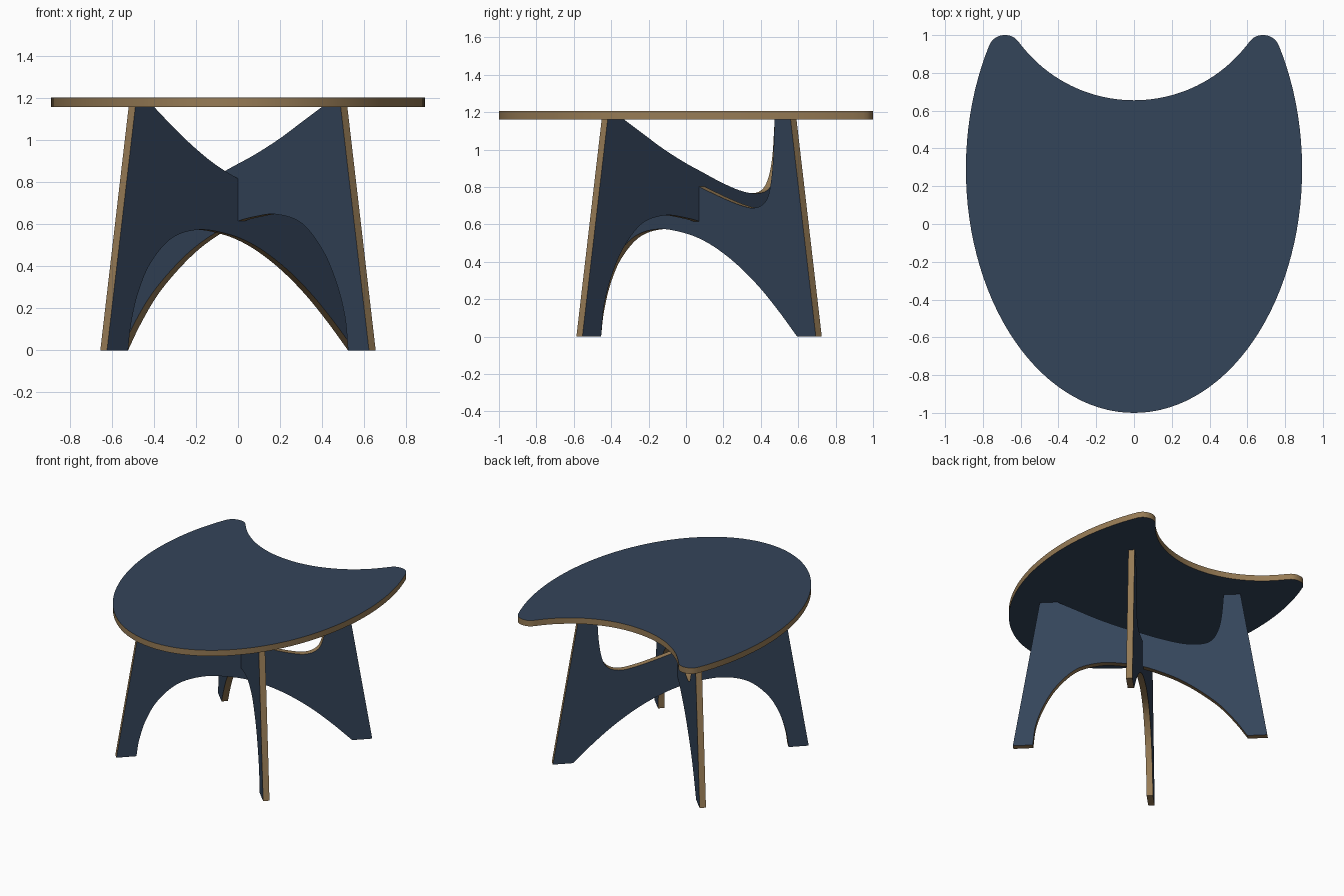
import bpy, bmesh, math
from mathutils import Vector, Matrix

if "Cube" in bpy.data.objects:
    bpy.data.objects.remove(bpy.data.objects["Cube"])


def make_mat(name, rgb):
    m = bpy.data.materials.new(name)
    m.diffuse_color = (*rgb, 1)
    m.use_nodes = True
    m.node_tree.nodes["Principled BSDF"].inputs["Base Color"].default_value = m.diffuse_color
    return m


NAVY = make_mat("navy laminate", (0.034, 0.058, 0.102))
TAN = make_mat("plywood edge", (0.31, 0.2, 0.092))
T = 0.045            # sheet thickness
TOP_Z = 1.16         # underside of the tabletop
CROSS_Y = 0.07       # where the leg panels cross


def spline(pts, n=7):
    """Smooth curve through the points."""
    p = [Vector(q) for q in pts]
    p = [2 * p[0] - p[1]] + p + [2 * p[-1] - p[-2]]
    out = []
    for a, b, c, d in zip(p, p[1:], p[2:], p[3:]):
        for i in range(n):
            t = i / n
            out.append(0.5 * (2 * b + (c - a) * t + (2 * a - 5 * b + 4 * c - d) * t * t
                              + (3 * b - a - 3 * c + d) * t ** 3))
    return [tuple(v) for v in out] + [tuple(pts[-1])]


def sheet(name, outline, matrix):
    """Cut a flat sheet: navy faces, bare plywood edges."""
    bm = bmesh.new()
    lo = [bm.verts.new((x, y, -T / 2)) for x, y in outline]
    hi = [bm.verts.new((x, y, T / 2)) for x, y in outline]
    bm.faces.new(lo[::-1])
    bm.faces.new(hi)
    n = len(outline)
    for i in range(n):
        j = (i + 1) % n
        bm.faces.new((lo[i], lo[j], hi[j], hi[i])).material_index = 1
    bmesh.ops.recalc_face_normals(bm, faces=bm.faces)
    caps = [f for f in bm.faces if f.material_index == 0]
    bmesh.ops.triangulate(bm, faces=caps)
    bm.transform(matrix)
    me = bpy.data.meshes.new(name)
    bm.to_mesh(me)
    bm.free()
    me.materials.append(NAVY)
    me.materials.append(TAN)
    ob = bpy.data.objects.new(name, me)
    bpy.context.collection.objects.link(ob)
    bpy.ops.object.select_all(action='DESELECT')
    ob.select_set(True)
    bpy.context.view_layer.objects.active = ob
    bpy.ops.object.shade_smooth_by_angle(angle=math.radians(30))


# Tabletop: half ellipse, rounded horn, scooped back, then mirrored
half = []
a_end = math.asin((0.95 - 0.29) / 1.29)
for i in range(41):
    a = -math.pi / 2 + (a_end + math.pi / 2) * i / 40
    half.append((0.89 * math.cos(a), 0.29 + 1.29 * math.sin(a)))
half += spline([(0.765, 0.95), (0.745, 0.977), (0.715, 0.995), (0.68, 1.0),
                (0.645, 0.993), (0.618, 0.972), (0.6, 0.95)], 3)[1:]
R = 0.757
a0 = math.asin(0.6 / R)
for i in range(1, 21):
    a = a0 * (1 - i / 20)
    half.append((R * math.sin(a), 0.655 + R - R * math.cos(a)))
half[0], half[-1] = (0, -1), (0, 0.655)
outline = half + [(-x, y) for x, y in half[-2:0:-1]]
sheet("tabletop", outline, Matrix.Translation((0, 0, TOP_Z + T / 2)))


# Leg panels: feet, arch, sloping outer edges, tenons and a swooping top edge
def leg_panel(name, arch, swoop, angle):
    tenon = TOP_Z + T - 0.002
    pts = [(-0.64, 0)] + spline(arch) + [(0.64, 0), (0.505, TOP_Z)]
    pts += [(0.485, TOP_Z), (0.485, tenon), (0.44, tenon), (0.44, TOP_Z)]
    pts += spline(swoop)[::-1]
    pts += [(-0.44, TOP_Z), (-0.44, tenon), (-0.485, tenon), (-0.485, TOP_Z),
            (-0.505, TOP_Z)]
    s = math.sqrt(2)   # profiles are measured as seen at 45 degrees
    m = (Matrix.Translation((0, CROSS_Y, 0)) @ Matrix.Rotation(angle, 4, 'Z')
         @ Matrix.Rotation(math.pi / 2, 4, 'X'))
    sheet(name, [(x * s, z) for x, z in pts], m)


leg_panel("lower_leg_panel",
          [(-0.54, 0), (-0.525, 0.13), (-0.49, 0.28), (-0.43, 0.42), (-0.33, 0.535),
           (-0.2, 0.575), (-0.06, 0.553), (0.046, 0.51), (0.146, 0.445), (0.246, 0.36),
           (0.346, 0.255), (0.446, 0.13), (0.54, 0)],
          [(-0.416, 1.16), (-0.316, 1.055), (-0.216, 0.96), (-0.116, 0.88), (0, 0.81),
           (0.15, 0.737), (0.25, 0.698), (0.31, 0.688), (0.36, 0.71), (0.39, 0.77),
           (0.41, 0.92), (0.42, 1.16)],
          math.radians(45))
leg_panel("upper_leg_panel",
          [(-0.54, 0), (-0.525, 0.16), (-0.485, 0.32), (-0.42, 0.475), (-0.32, 0.605),
           (-0.2, 0.648), (-0.1, 0.638), (0, 0.61), (0.1, 0.555), (0.2, 0.483),
           (0.3, 0.385), (0.4, 0.262), (0.48, 0.125), (0.54, 0)],
          [(-0.416, 1.16), (-0.316, 1.085), (-0.216, 1.01), (-0.1, 0.935), (0, 0.88),
           (0.1, 0.826), (0.2, 0.782), (0.28, 0.766), (0.345, 0.78), (0.383, 0.84),
           (0.407, 0.96), (0.42, 1.16)],
          math.radians(135))
